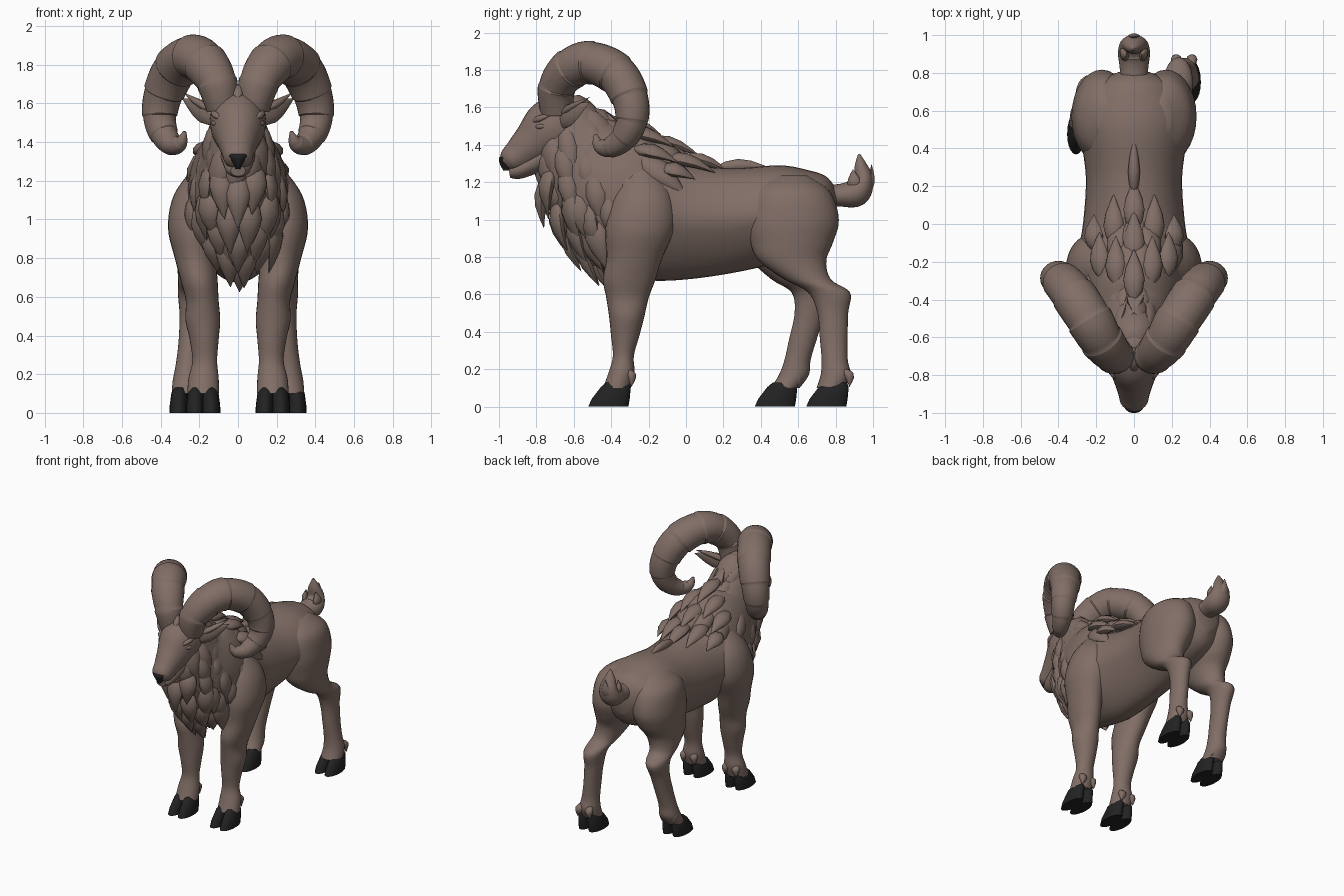
import bpy, bmesh, math, random
from mathutils import Vector

random.seed(4)
cube = bpy.data.objects.get("Cube")
if cube:
    bpy.data.objects.remove(cube, do_unlink=True)


def material(name, rgb):
    m = bpy.data.materials.new(name)
    m.use_nodes = True
    m.diffuse_color = (*rgb, 1)
    node = m.node_tree.nodes["Principled BSDF"]
    node.inputs["Base Color"].default_value = (*rgb, 1)
    node.inputs["Roughness"].default_value = 0.8
    return m


BROWN = material("warm brown", (0.22, 0.157, 0.133))
BLACK = material("hoof black", (0.016, 0.016, 0.016))


def smooth(pts, n=5):
    """Catmull-Rom resampling of a list of tuples."""
    out = []
    for i in range(len(pts) - 1):
        a, b, c, d = pts[max(i - 1, 0)], pts[i], pts[i + 1], pts[min(i + 2, len(pts) - 1)]
        for k in range(n):
            t = k / n
            out.append(tuple(q + t / 2 * (r - p + t * (2*p - 5*q + 4*r - s + t * (3*(q - r) + s - p)))
                             for p, q, r, s in zip(a, b, c, d)))
    return out + [pts[-1]]


def frame(path, i):
    """Centre, side axis and upper axis of a path sample."""
    a, b = Vector(path[max(i - 1, 0)][:3]), Vector(path[min(i + 1, len(path) - 1)][:3])
    t = (b - a).normalized()
    side = (Vector((1, 0, 0)) - t * t.x).normalized()
    return Vector(path[i][:3]), side, t.cross(side)


def skin(bm, rings):
    loops = [[bm.verts.new(p) for p in r] for r in rings]
    for a, b in zip(loops, loops[1:]):
        for k in range(len(a)):
            j = (k + 1) % len(a)
            bm.faces.new((a[k], a[j], b[j], b[k]))
    bm.faces.new(loops[0][::-1])
    bm.faces.new(loops[-1])


def finish(name, bm, mat, angle=50):
    bmesh.ops.recalc_face_normals(bm, faces=bm.faces)
    me = bpy.data.meshes.new(name)
    bm.to_mesh(me)
    bm.free()
    me.materials.append(mat)
    me.shade_smooth()
    me.set_sharp_from_angle(angle=math.radians(angle))
    ob = bpy.data.objects.new(name, me)
    bpy.context.collection.objects.link(ob)


def loft(name, path, mat=BROWN, axis=None, sides=28, angle=50, keel=0):
    """Tube of elliptical rings; axis Y or Z keeps the rings square to that axis, keel narrows the underside."""
    fixed = {"Y": Vector((0, 0, 1)), "Z": Vector((0, 1, 0))}
    rings = []
    for i, p in enumerate(path):
        c, u, v = frame(path, i)
        if axis:
            u, v = Vector((1, 0, 0)), fixed[axis]
        rings.append([c + u * p[3] * math.cos(a) * (1 - keel * max(0, -math.sin(a))) + v * p[4] * math.sin(a)
                      for a in (math.tau * k / sides for k in range(sides))])
    bm = bmesh.new()
    skin(bm, rings)
    finish(name, bm, mat, angle)


def tuft(bm, root, d, n, length, width, thick=0.022):
    """Pointed leaf of wool lying along d, with its face towards n."""
    d = d.normalized()
    w = d.cross(n).normalized()
    n = w.cross(d)
    rings = []
    for t, s in ((0, .3), (.16, .82), (.38, 1), (.6, .78), (.82, .38), (1, .02)):
        c = root + d * length * t + n * thick * math.sin(t * math.pi) * 0.6
        rings.append([c + w * width * s * math.cos(a) + n * thick * s * math.sin(a)
                      for a in (math.tau * k / 10 for k in range(10))])
    skin(bm, rings)


def flip(path, s):
    return [(s * p[0], *p[1:]) for p in path]


# Torso, neck, head, jaw
loft("torso", smooth([(0, .805, 1.06, .08, .1), (0, .75, 1.05, .2, .18), (0, .65, 1.04, .265, .225),
                      (0, .5, 1.03, .285, .26), (0, .25, .995, .255, .28), (0, 0, .99, .27, .31),
                      (0, -.2, 1.02, .3, .345), (0, -.4, 1.03, .255, .32), (0, -.55, 1.0, .18, .25),
                      (0, -.65, 1.0, .08, .14)]), axis="Y", sides=36, keel=.3)
neck = smooth([(0, -.23, 1.06, .27, .33), (0, -.41, 1.21, .25, .34), (0, -.54, 1.35, .19, .28),
               (0, -.59, 1.48, .15, .21), (0, -.6, 1.6, .105, .11), (0, -.61, 1.66, .04, .04)])
loft("neck", neck)
loft("head", smooth([(0, -.55, 1.55, .09, .1), (0, -.64, 1.53, .14, .15), (0, -.73, 1.475, .14, .16),
                     (0, -.82, 1.405, .108, .118), (0, -.89, 1.35, .085, .09), (0, -.94, 1.315, .072, .07),
                     (0, -.965, 1.295, .045, .045)]))
loft("lower_jaw", smooth([(0, -.72, 1.36, .1, .08), (0, -.82, 1.3, .08, .058),
                          (0, -.9, 1.262, .064, .046), (0, -.945, 1.252, .038, .028)]))
loft("nose", smooth([(0, -.958, 1.262, .012, .018), (0, -.964, 1.295, .028, .03),
                     (0, -.966, 1.33, .05, .034), (0, -.95, 1.35, .04, .024)]), BLACK, "Z")

# Tail with its upturned tips
loft("tail", smooth([(0, .72, 1.13, .07, .06), (0, .82, 1.13, .075, .06), (0, .91, 1.145, .085, .075),
                     (0, .95, 1.21, .07, .052), (0, .935, 1.285, .042, .035), (0, .925, 1.35, .006, .006)]))
bm = bmesh.new()
for x, y, z, dy, length in ((0, .955, 1.13, .22, .17), (.035, .91, 1.15, -.15, .12), (-.035, .91, 1.15, -.15, .12)):
    tuft(bm, Vector((x, y, z)), Vector((x, dy, 1)), Vector((x * 20, dy, 0)), length, .04, .025)
finish("tail_tufts", bm, BROWN)

HORN = [(.08, -.69, 1.57, .085, .09), (.11, -.69, 1.71, .105, .1), (.175, -.61, 1.81, .118, .112),
        (.24, -.5, 1.838, .122, .115), (.325, -.37, 1.775, .118, .112), (.385, -.30, 1.65, .104, .1),
        (.405, -.29, 1.53, .088, .086), (.38, -.335, 1.435, .072, .072), (.335, -.41, 1.385, .054, .054),
        (.295, -.465, 1.40, .036, .036), (.275, -.485, 1.455, .008, .008)]
FRONT_LEG = [(.17, -.24, 1.28, .05, .07), (.21, -.23, 1.13, .12, .155), (.23, -.245, .96, .132, .185),
             (.22, -.275, .8, .107, .15), (.2, -.303, .68, .095, .14), (.185, -.313, .58, .085, .113),
             (.182, -.317, .48, .09, .094), (.175, -.325, .38, .075, .076), (.172, -.335, .27, .064, .056),
             (.178, -.345, .18, .078, .07), (.18, -.37, .1, .082, .074)]
HIND_LEG = [(.14, .56, 1.235, .05, .09), (.16, .565, 1.15, .14, .205), (.17, .57, 1.0, .16, .247),
            (.18, .565, .88, .145, .222), (.2, .57, .78, .115, .18), (.22, .65, .68, .09, .125),
            (.235, .765, .61, .075, .112), (.24, .785, .5, .062, .082), (.25, .79, .36, .058, .074),
            (.26, .795, .25, .062, .07), (.265, .80, .17, .072, .08), (.265, .775, .1, .078, .077)]


def foot(label, s, x, y):
    """Cloven hoof with two toes, plus two dewclaws; y is the middle of the sole."""
    for k in (-1, 1):
        c = x + k * .042
        loft(label + "_toe", flip([(c, y, 0, .047, .107), (c, y + .012, .04, .046, .102),
                                   (c - k * .004, y + .04, .105, .041, .08), (c - k * .006, y + .05, .13, .03, .06)], s),
             BLACK, "Z", 20)
        bm = bmesh.new()
        tuft(bm, Vector((s * (x + k * .035), y + .095, .2)), Vector((s * k * .2, .3, -1)),
             Vector((0, 1, 0)), .1, .03, .028)
        finish(label + "_dewclaw", bm, BROWN)


for s, word in ((1, "left"), (-1, "right")):
    # Horn built from overlapping plates
    horn = [(*p[:3], p[3] * g, p[4] * g) for i, p in enumerate(smooth(flip(HORN, s), 12))
            for g in [.965 + .055 * (i % 12) / 11]]
    loft(word + "_horn", horn, angle=22)
    # Legs: the right hind leg steps forward
    loft(word + "_front_leg", smooth(flip(FRONT_LEG, s)), axis="Z")
    foot(word + "_front", s, .18, -.415)
    step = 0 if s > 0 else .275
    hind = [(x, y - step * max(0, 1 - z / .9), z, a, b) for x, y, z, a, b in HIND_LEG]
    loft(word + "_hind_leg", smooth(flip(hind, s)), axis="Z")
    foot(word + "_hind", s, .265, .75 - step)
    # Ear with a raised rim
    bm = bmesh.new()
    root, d, n = Vector((s * .1, -.685, 1.515)), Vector((s * .18, .16, .105)), Vector((s * .6, -.75, 0))
    tuft(bm, root, d, n, .275, .06, .018)
    tuft(bm, root + Vector((0, .012, .035)), d, n, .26, .022, .03)
    finish(word + "_ear", bm, BROWN)
    # Eye and brow
    bm = bmesh.new()
    tuft(bm, Vector((s * .095, -.82, 1.525)), Vector((s * .04, .1, .035)), Vector((s, -.2, .3)), .12, .018, .016)
    tuft(bm, Vector((s * .11, -.805, 1.495)), Vector((s * .03, .1, .01)), Vector((s, -.2, 0)), .07, .014, .012)
    finish(word + "_brow_and_eye", bm, BROWN)

# Mane: staggered rows of long locks round the neck
bm = bmesh.new()
for row, i in enumerate((4, 7, 10, 13, 16, 19)):
    c, side, up = frame(neck, i)
    ra, rb = neck[i][3:]
    count = 14 - row
    for k in range(count):
        phi = math.tau * (k + row % 2 / 2) / count
        p = c + side * ra * math.sin(phi) + up * rb * math.cos(phi)
        n = (side * math.sin(phi) / ra + up * math.cos(phi) / rb).normalized()
        back = max(0, math.cos(phi))
        if i > 16 and back < .2:
            continue
        flow = Vector((0, .9 * back + .2, -1 + .6 * back))
        d = flow - n * flow.dot(n) * .75
        d.x += random.uniform(-.15, .15)
        tuft(bm, p - n * .018, d, n, random.uniform(.25, .33), random.uniform(.055, .07), .034)
finish("neck_mane", bm, BROWN)

# Long locks that hang in a point over the chest
bm = bmesh.new()
for z, y, dy, xs in ((1.24, -.745, -.05, (-.09, 0, .09)), (1.08, -.70, .2, (-.15, -.05, .06, .16)),
                     (.99, -.64, .3, (-.19, -.1, 0, .1, .19)), (.91, -.57, .35, (-.13, -.05, .04, .12)),
                     (.89, -.51, .36, (.01,))):
    for x in xs:
        tuft(bm, Vector((x, y + 3 * x * x, z + abs(x) * .5)), Vector((-x * .8, dy, -1)),
             Vector((x * 4, -1, -.3)), random.uniform(.26, .31), .065, .04)
finish("chest_locks", bm, BROWN)

# Locks along the withers and spine
bm = bmesh.new()
for x, y, z, length in ((0, -.40, 1.54, .28), (.09, -.32, 1.47, .27), (.17, -.28, 1.38, .25), (0, -.21, 1.43, .3),
                        (.1, -.11, 1.335, .28), (.2, -.14, 1.275, .2), (0, -.03, 1.335, .28), (0, .16, 1.275, .31)):
    for s in ((1, -1) if x else (1,)):
        tuft(bm, Vector((s * x, y, z)), Vector((s * x * .3, 1, -.32 if y < 0 else -.03)),
             Vector((s * x * 3, .25, 1)), length, .056 if y < .1 else .032, .035)
finish("spine_locks", bm, BROWN)

# Forelock between the horns
bm = bmesh.new()
for x in (-.04, 0, .04):
    tuft(bm, Vector((x, -.66, 1.69 - abs(x))), Vector((x * 1.5, -.7, -.5)), Vector((x, -.5, 1)), .17, .034, .03)
finish("forelock", bm, BROWN)
